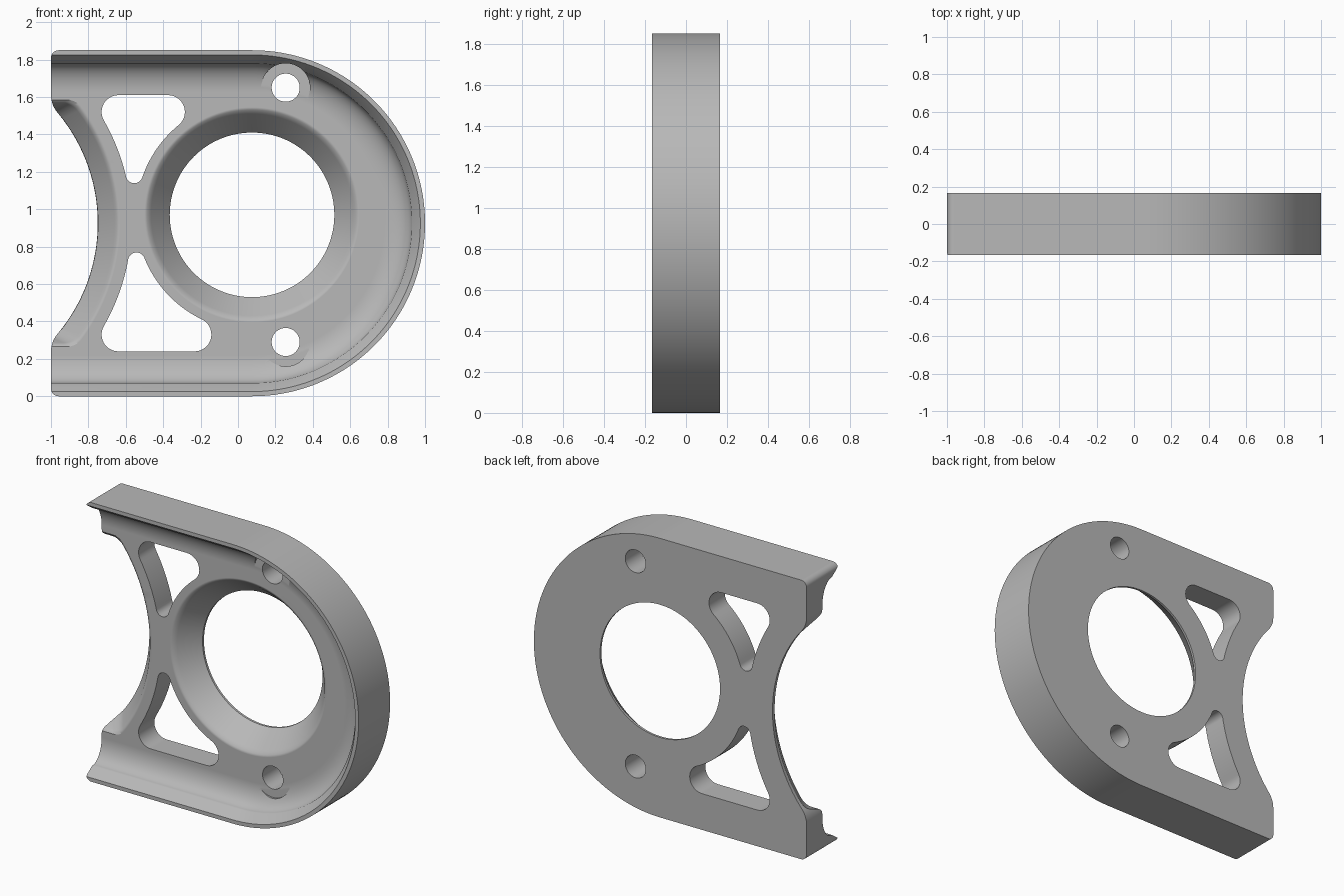
import bpy, bmesh
from math import pi, cos, sin, atan2, sqrt, tau

cube = bpy.data.objects.get("Cube")
if cube:
    bpy.data.objects.remove(cube, do_unlink=True)

MID = 0.925              # height of the plate's centre line
FRONT, BACK = -0.165, 0.165
FLOOR = 0.0              # recessed floor depth
NOTCH = (-1.67, 0.0)     # centre of the large side arc
HUB = (0.075, 0.045)     # centre of the main bore
OUT = -0.3               # safely in front of the plate

metal = bpy.data.materials.new("light grey metal")
metal.use_nodes = True
GREY = (0.48, 0.48, 0.48, 1)
metal.diffuse_color = GREY
metal.node_tree.nodes["Principled BSDF"].inputs["Base Color"].default_value = GREY


def arc(c, r, a0, a1, n):
    return [(c[0] + r * cos(a0 + (a1 - a0) * i / n),
             c[1] + r * sin(a0 + (a1 - a0) * i / n)) for i in range(n + 1)]


def toward(a, b):
    return atan2(b[1] - a[1], b[0] - a[0])


def circle(c, r, n=64):
    return arc(c, r, 0, tau, n)[:-1]


def loft(name, sections):
    """Closed solid through outlines of equal length, each paired with a depth."""
    bm = bmesh.new()
    rings = [[bm.verts.new((x, y, z + MID)) for x, z in pts] for pts, y in sections]
    for a, b in zip(rings, rings[1:]):
        for i in range(len(a)):
            j = (i + 1) % len(a)
            bm.faces.new((a[i], a[j], b[j], b[i]))
    bm.faces.new(rings[0])
    bm.faces.new(rings[-1])
    bmesh.ops.recalc_face_normals(bm, faces=bm.faces[:])
    me = bpy.data.meshes.new(name)
    bm.to_mesh(me)
    bm.free()
    ob = bpy.data.objects.new(name, me)
    bpy.context.collection.objects.link(ob)
    me.materials.append(metal)
    return ob


def plate_outline():
    f, r, e = 0.15, 0.92, 0.04
    tip = (f - 1, sqrt((r + f) ** 2 - (f - 1 - NOTCH[0]) ** 2))
    low = (tip[0], -tip[1])
    a = toward(NOTCH, tip)
    pts = arc((HUB[0], 0), MID, -pi / 2, pi / 2, 96)
    pts += arc((e - 1, MID - e), e, pi / 2, pi, 8)
    pts += arc(tip, f, pi, pi + a, 10)
    pts += arc(NOTCH, r, a, -a, 48)[1:-1]
    pts += arc(low, f, pi - a, pi, 10)
    pts += arc((e - 1, e - MID), e, pi, 1.5 * pi, 8)
    return pts


def rim_outline(d):
    # Plate outline moved inward by d, open past the left end
    return arc((HUB[0], 0), MID - d, -pi / 2, pi / 2, 96) + [(-1.3, MID - d), (-1.3, d - MID)]


def notch_outline(r, top, g=0.1):
    # Arc-sided region whose two outer corners are rounded
    cz = top - g
    c = (NOTCH[0] + sqrt((r - g) ** 2 - cz ** 2), cz)
    a = toward(NOTCH, c)
    return ([(-1.3, -top)] + arc((c[0], -cz), g, -pi / 2, -a, 10)
            + arc(NOTCH, r, -a, a, 48)[1:-1]
            + arc(c, g, a, pi / 2, 10) + [(-1.3, top)])


def pocket_outline(s):
    # Three-cornered window between the notch, the bore and the straight edge
    hub = (HUB[0], s * HUB[1])
    rl, rh, f, fb, top = 1.10, 0.62, 0.09, 0.045, 0.685
    z = top - f
    tl = (NOTCH[0] + sqrt((rl + f) ** 2 - z * z), z)
    tr = (hub[0] - sqrt((rh + f) ** 2 - (z - hub[1]) ** 2), z)
    dx, dz = hub[0] - NOTCH[0], hub[1]
    d = sqrt(dx * dx + dz * dz)
    u = ((rl + fb) ** 2 - (rh + fb) ** 2 + d * d) / (2 * d)
    h = sqrt((rl + fb) ** 2 - u * u)
    bt = (NOTCH[0] + (u * dx - h * dz) / d, (u * dz + h * dx) / d)
    pts = arc(tr, f, toward(tr, hub), pi / 2, 14)
    pts += arc(tl, f, pi / 2, toward(tl, NOTCH) % tau, 12)
    pts += arc(NOTCH, rl, toward(NOTCH, tl), toward(NOTCH, bt), 16)[1:-1]
    pts += arc(bt, fb, toward(bt, NOTCH) % tau, toward(bt, hub) % tau, 12)
    pts += arc(hub, rh, toward(hub, bt) % tau, toward(hub, tr) % tau, 16)[1:-1]
    return [(x, s * zz) for x, zz in pts]


# Solid plate
plate = loft("mounting_plate", [(plate_outline(), FRONT), (plate_outline(), BACK)])

# Recess with a chamfered lip and a coved wall
lip, wide, deep = 0.07, 0.15, 0.10
recess = [(rim_outline(0.025), OUT), (rim_outline(0.025), FRONT)]
for i in range(11):
    t = pi / 2 * i / 10
    recess.append((rim_outline(lip + wide * (1 - cos(t))), FLOOR - deep + deep * sin(t)))
cutters = [loft("recess_cutter", recess)]

# Tapered main bore with a softened front edge
bore = [(0.575, OUT), (0.575, FLOOR), (0.562, 0.006), (0.55, 0.015), (0.54, 0.026),
        (0.44, 0.15), (0.44, 0.3)]
cutters.append(loft("bore_cutter", [(circle(HUB, r, 128), y) for r, y in bore]))

# Sloped front face of the side notch
slope = [(1.04, 0.66, OUT), (1.04, 0.66, FLOOR), (1.025, 0.65, 0.008),
         (1.01, 0.64, 0.02), (0.922, 0.6, 0.14), (0.91, 0.59, 0.3)]
cutters.append(loft("notch_cutter", [(notch_outline(r, t), y) for r, t, y in slope]))

# Windows, bolt holes and their flat seats
for s, z in ((1, 0.725), (-1, -0.635)):
    win, bolt = pocket_outline(s), (0.255, z)
    cutters.append(loft("window_cutter", [(win, OUT), (win, 0.3)]))
    cutters.append(loft("seat_cutter", [(circle(bolt, 0.13), OUT),
                                        (circle(bolt, 0.13), FLOOR - 0.003)]))
    cutters.append(loft("bolt_cutter", [(circle(bolt, 0.075), OUT), (circle(bolt, 0.075), 0.3)]))

bpy.ops.object.select_all(action="DESELECT")
plate.select_set(True)
bpy.context.view_layer.objects.active = plate
for c in cutters:
    c.hide_render = True
    m = plate.modifiers.new(c.name, "BOOLEAN")
    m.operation, m.solver, m.object = "DIFFERENCE", "EXACT", c
    bpy.ops.object.modifier_apply(modifier=m.name)
    bpy.data.objects.remove(c, do_unlink=True)

# Smooth curved walls, crisp flat faces
bpy.ops.object.shade_smooth_by_angle(angle=0.5)
wn = plate.modifiers.new("weighted_normals", "WEIGHTED_NORMAL")
wn.keep_sharp = True
